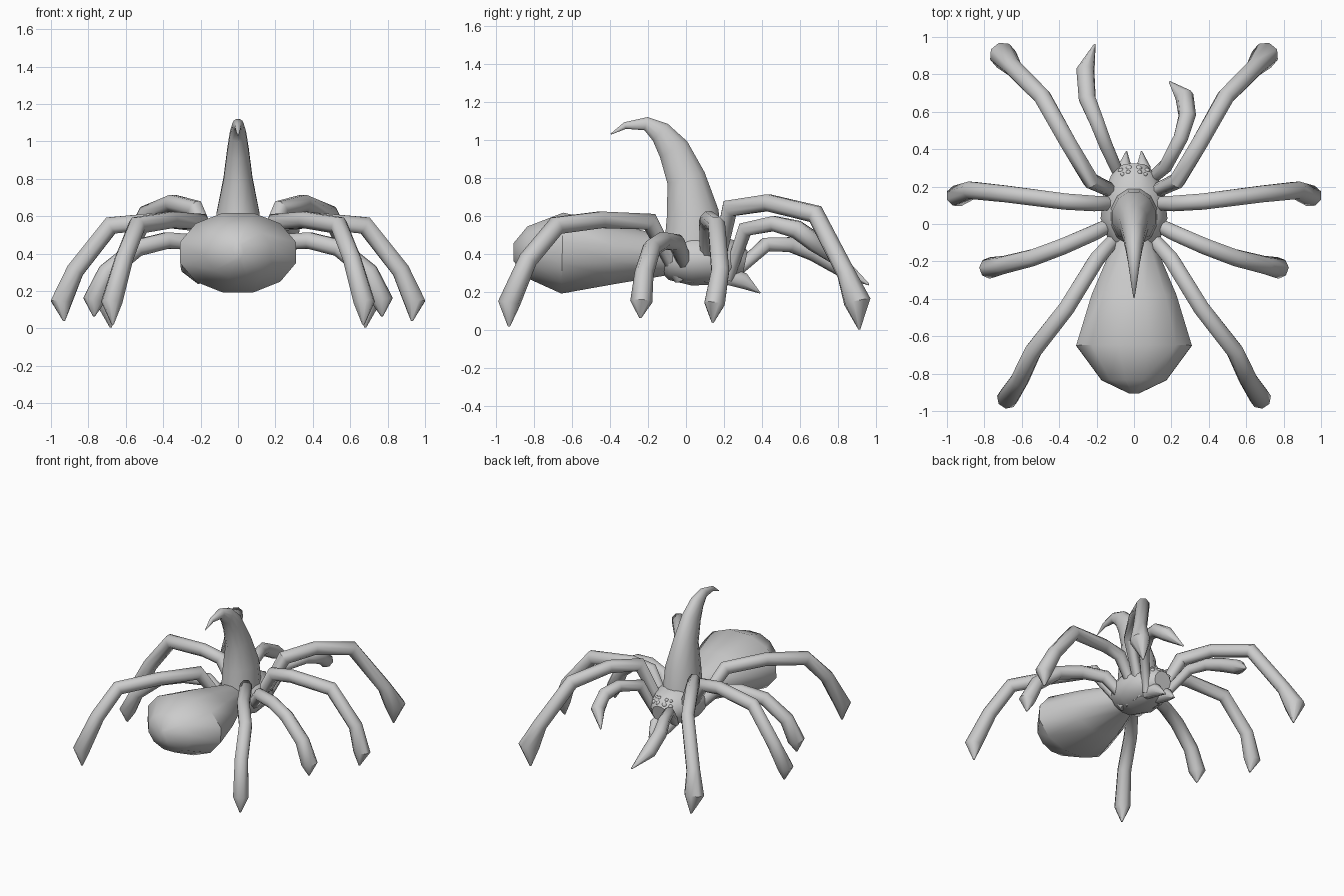
import bpy, bmesh, math
from mathutils import Vector

cube = bpy.data.objects.get("Cube")
if cube:
    bpy.data.objects.remove(cube)

grey = bpy.data.materials.new("matte_grey")
grey.use_nodes = True
tone = (0.6, 0.6, 0.6, 1)
grey.diffuse_color = tone
grey.node_tree.nodes["Principled BSDF"].inputs["Base Color"].default_value = tone


def finish(obj, angle=50):
    obj.data.materials.append(grey)
    bpy.ops.object.select_all(action='DESELECT')
    obj.select_set(True)
    bpy.context.view_layer.objects.active = obj
    bpy.ops.object.shade_smooth_by_angle(angle=math.radians(angle))


def loft(name, stations, side, sides=8, angle=50):
    """Skin rings along a path; each station is (x, y, z, half width, half depth)."""
    points = [Vector(s[:3]) for s in stations]
    side = Vector(side).normalized()
    bm = bmesh.new()
    rings = []
    for i, (p, s) in enumerate(zip(points, stations)):
        before = (p - points[max(i - 1, 0)]).normalized()
        after = (points[min(i + 1, len(points) - 1)] - p).normalized()
        tangent = (before + after).normalized()
        across = tangent.cross(side).normalized()
        across_side = across.cross(tangent)
        mitre = 1.0
        if 0 < i < len(points) - 1:
            mitre = 1 / max(tangent.dot(after), 0.75)
        ring = []
        for k in range(sides):
            a = 2 * math.pi * (k + 0.5) / sides
            ring.append(bm.verts.new(p + across_side * (s[3] * math.cos(a))
                                     + across * (s[4] * mitre * math.sin(a))))
        rings.append(ring)
    for low, high in zip(rings, rings[1:]):
        for k in range(sides):
            n = (k + 1) % sides
            bm.faces.new((low[k], low[n], high[n], high[k]))
    bm.faces.new(rings[0][::-1])
    bm.faces.new(rings[-1])
    bmesh.ops.recalc_face_normals(bm, faces=bm.faces)
    mesh = bpy.data.meshes.new(name)
    bm.to_mesh(mesh)
    bm.free()
    obj = bpy.data.objects.new(name, mesh)
    bpy.context.collection.objects.link(obj)
    finish(obj, angle)


def limb(name, path, radii, mirror=1):
    """Bent tube whose joints lie in one upright plane."""
    pts = [(x * mirror, y, z) for x, y, z in path]
    run = Vector(pts[-2]) - Vector(pts[0])
    side = (run.y, -run.x, 0)
    loft(name, [(*p, r, r) for p, r in zip(pts, radii)], side, 8)


# Abdomen and head section, as rings along y
def body(name, profile, sides):
    loft(name, [(0, y, z, w, h) for y, z, w, h in profile], (1, 0, 0), sides, 40)


body("abdomen", [(-0.905, 0.41, 0.03, 0.05), (-0.835, 0.41, 0.18, 0.14),
                 (-0.65, 0.405, 0.32, 0.22), (-0.38, 0.40, 0.235, 0.165),
                 (-0.12, 0.39, 0.12, 0.11), (-0.02, 0.38, 0.08, 0.08)], 12)
body("head_body", [(-0.14, 0.37, 0.07, 0.06), (-0.09, 0.37, 0.14, 0.11),
                   (0.03, 0.37, 0.185, 0.14), (0.16, 0.37, 0.17, 0.135),
                   (0.26, 0.36, 0.125, 0.11), (0.31, 0.35, 0.07, 0.07)], 12)

# Curved horn
loft("horn", [(0, y, z, w, d) for y, z, w, d in
              [(0.04, 0.44, 0.13, 0.16), (0.035, 0.62, 0.118, 0.14),
               (0.0, 0.80, 0.08, 0.105), (-0.065, 0.95, 0.06, 0.085),
               (-0.135, 1.04, 0.045, 0.06), (-0.21, 1.085, 0.032, 0.035),
               (-0.32, 1.075, 0.016, 0.018), (-0.395, 1.03, 0.003, 0.003)]],
     (1, 0, 0), 12)

# Four pairs of legs
legs = {
    "rear": [(0.06, 0.15, 0.27), (0.23, 0.23, 0.64), (0.35, 0.43, 0.67),
             (0.49, 0.68, 0.61), (0.65, 0.84, 0.30), (0.70, 0.90, 0.15), (0.68, 0.91, 0.005)],
    "mid_rear": [(0.06, 0.11, 0.27), (0.22, 0.11, 0.56), (0.37, 0.12, 0.58),
                 (0.68, 0.16, 0.55), (0.87, 0.18, 0.31), (0.945, 0.15, 0.14), (0.93, 0.14, 0.04)],
    "mid_front": [(0.06, 0.03, 0.27), (0.22, -0.05, 0.46), (0.38, -0.12, 0.47),
                  (0.54, -0.18, 0.43), (0.70, -0.22, 0.30), (0.77, -0.235, 0.15), (0.77, -0.24, 0.065)],
    "front": [(0.06, -0.03, 0.27), (0.20, -0.19, 0.57), (0.36, -0.45, 0.58),
              (0.54, -0.68, 0.55), (0.61, -0.83, 0.37), (0.675, -0.93, 0.14), (0.67, -0.93, 0.02)],
}
leg_radii = [0.035, 0.045, 0.047, 0.048, 0.05, 0.058, 0.006]
for place, path in legs.items():
    for label, s in (("left", 1), ("right", -1)):
        radii = list(leg_radii)
        if place == "rear":
            radii[5] = 0.072
        limb(f"{place}_leg_{label}", path, radii, s)

# Feelers, posed differently on each side
feeler_radii = [0.03, 0.038, 0.042, 0.048, 0.05, 0.005]
limb("feeler_left", [(0.07, 0.22, 0.27), (0.17, 0.31, 0.53), (0.25, 0.46, 0.56),
                     (0.285, 0.58, 0.53), (0.27, 0.68, 0.46), (0.19, 0.76, 0.36)], feeler_radii)
limb("feeler_right", [(-0.06, 0.22, 0.27), (-0.15, 0.42, 0.45), (-0.20, 0.55, 0.45),
                      (-0.25, 0.67, 0.41), (-0.26, 0.82, 0.33), (-0.21, 0.96, 0.24)], feeler_radii)

# Fangs and eyes
for label, s in (("left", 1), ("right", -1)):
    loft(f"fang_{label}", [(0.05 * s, 0.20, 0.29, 0.04, 0.05),
                           (0.05 * s, 0.30, 0.26, 0.04, 0.045),
                           (0.04 * s, 0.39, 0.195, 0.003, 0.003)], (1, 0, 0))
    for n, (x, y, z, r) in enumerate([(0.025, 0.295, 0.425, 0.02), (0.07, 0.285, 0.42, 0.016),
                                      (0.03, 0.275, 0.455, 0.014), (0.06, 0.265, 0.45, 0.012)]):
        bpy.ops.mesh.primitive_uv_sphere_add(segments=10, ring_count=6, radius=r,
                                             location=(x * s, y, z))
        eye = bpy.context.object
        eye.name = f"eye_{label}_{n + 1}"
        finish(eye)
